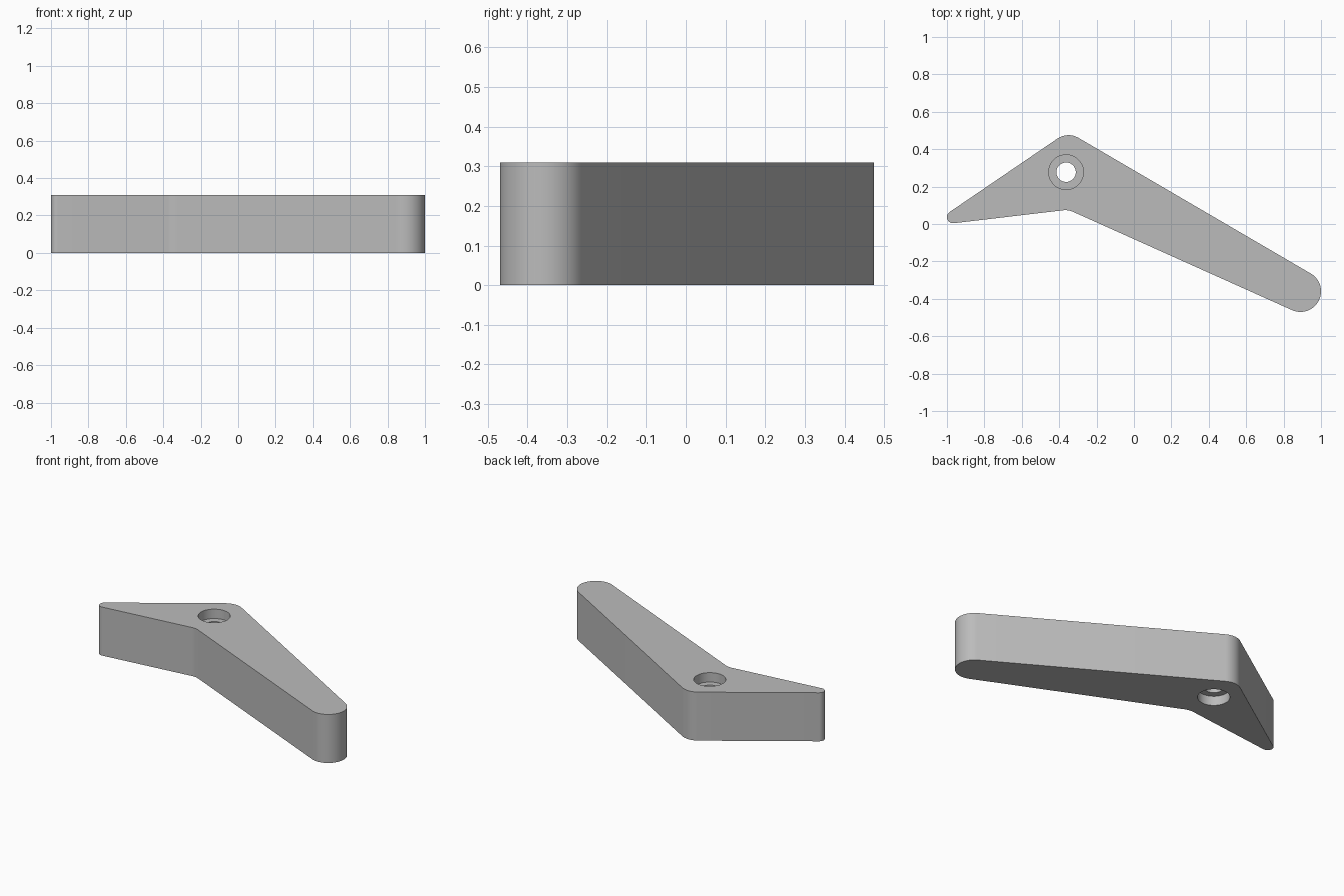
import bpy, bmesh
from math import cos, sin, radians, pi

if "Cube" in bpy.data.objects:
    bpy.data.objects.remove(bpy.data.objects["Cube"])

HEIGHT, RECESS = 0.31, 0.06
HOLE = (-0.363, 0.277)

grey = bpy.data.materials.new("plain grey")
grey.use_nodes = True
grey.diffuse_color = (0.5, 0.5, 0.5, 1)
grey.node_tree.nodes["Principled BSDF"].inputs["Base Color"].default_value = (0.5, 0.5, 0.5, 1)


def arc(cx, cy, r, start, end, steps):
    angles = [radians(start + (end - start) * i / steps) for i in range(steps + 1)]
    return [(cx + r * cos(a), cy + r * sin(a)) for a in angles]


# Bent arm outline: rounded tip, apex, small tip and softened inner corner
outline = (arc(0.89, -0.36, 0.11, -114, 59.7, 32)
           + arc(-0.35, 0.37, 0.105, 59.7, 124.3, 14)
           + arc(-0.967, 0.037, 0.033, 124.3, 276.6, 16)
           + arc(-0.367, -0.026, 0.1, 96.6, 66, 6))

bm = bmesh.new()


def ring(points, z):
    verts = [bm.verts.new((x, y, z)) for x, y in points]
    edges = [bm.edges.new((a, b)) for a, b in zip(verts, verts[1:] + verts[:1])]
    return verts, edges


def wall(a, b):
    for i in range(len(a)):
        j = (i + 1) % len(a)
        bm.faces.new((a[i], a[j], b[j], b[i]))


# Outer wall
bottom, bottom_edges = ring(outline, 0)
top, top_edges = ring(outline, HEIGHT)
wall(bottom, top)

# Pivot hole with a wide recess at both ends
steps = [(0.093, 0), (0.093, RECESS), (0.052, RECESS),
         (0.052, HEIGHT - RECESS), (0.093, HEIGHT - RECESS), (0.093, HEIGHT)]
rings = [ring(arc(*HOLE, r, 0, 360, 48)[:-1], z) for r, z in steps]
for (a, _), (b, _) in zip(rings, rings[1:]):
    wall(a, b)

# Flat caps around the hole
for outer, inner in ((bottom_edges, rings[0][1]), (top_edges, rings[-1][1])):
    bmesh.ops.triangle_fill(bm, edges=outer + inner, use_beauty=True)
bmesh.ops.recalc_face_normals(bm, faces=bm.faces)

mesh = bpy.data.meshes.new("bent_arm")
bm.to_mesh(mesh)
bm.free()
mesh.materials.append(grey)
arm = bpy.data.objects.new("bent_arm", mesh)
bpy.context.collection.objects.link(arm)

bpy.ops.object.select_all(action="DESELECT")
arm.select_set(True)
bpy.context.view_layer.objects.active = arm
bpy.ops.object.shade_smooth_by_angle(angle=radians(30))
